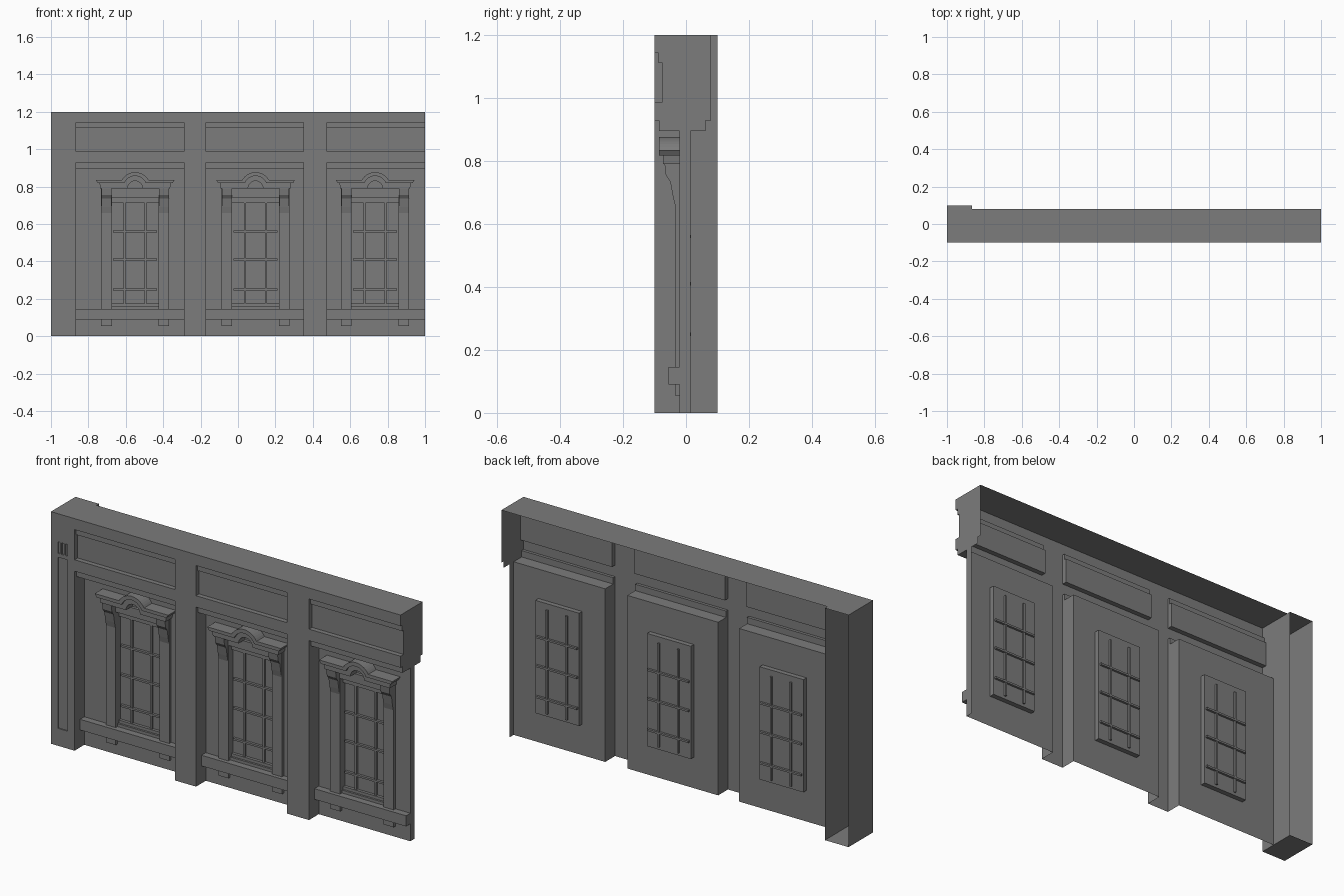
import bpy, bmesh, math

if "Cube" in bpy.data.objects:
    bpy.data.objects.remove(bpy.data.objects["Cube"], do_unlink=True)

stone = bpy.data.materials.new("grey_stone")
stone.use_nodes = True
GREY = (0.2, 0.2, 0.2, 1)
stone.diffuse_color = GREY
stone.node_tree.nodes["Principled BSDF"].inputs["Base Color"].default_value = GREY


def finish(name, bm):
    bmesh.ops.remove_doubles(bm, verts=bm.verts, dist=1e-5)
    mesh = bpy.data.meshes.new(name)
    bm.to_mesh(mesh)
    bm.free()
    mesh.materials.append(stone)
    obj = bpy.data.objects.new(name, mesh)
    bpy.context.collection.objects.link(obj)
    return obj


def quad(bm, *points):
    bm.faces.new([bm.verts.new(p) for p in points])


def prism(name, outline, axis, lo, hi):
    """Extrude a 2D outline: (x, z) along y, or (y, z) along x."""
    bm = bmesh.new()
    place = (lambda a, b, t: (a, t, b)) if axis == "y" else (lambda a, b, t: (t, a, b))
    rings = [[bm.verts.new(place(a, b, t)) for a, b in outline] for t in (lo, hi)]
    n = len(outline)
    bm.faces.new(rings[0])
    bm.faces.new(rings[1][::-1])
    for i in range(n):
        j = (i + 1) % n
        bm.faces.new((rings[0][i], rings[1][i], rings[1][j], rings[0][j]))
    bmesh.ops.recalc_face_normals(bm, faces=bm.faces)
    return finish(name, bm)


def box(name, x0, x1, y0, y1, z0, z1):
    return prism(name, [(x0, z0), (x1, z0), (x1, z1), (x0, z1)], "y", y0, y1)


# Main dimensions
FRONT, WALL, GLASS, TRIM = -0.1, -0.02, 0.005, -0.035
HEIGHT, COLUMN = 1.2, -0.865
BAYS = [(COLUMN, -0.29, -0.55), (-0.17, 0.35, 0.094), (0.476, 1.0, 0.733)]
OPEN, JAMB = 0.125, 0.182
SILL_BASE, SILL_TOP = 0.09, 0.145
WIN_BASE, WIN_TOP, TRIM_TOP = 0.16, 0.743, 0.79
# Bay section: bottom, top, front depth, back depth of the end cap
SECTION = [(0, 0.895, WALL, 0.015), (0.895, 0.928, -0.085, 0.062),
           (0.928, 0.987, FRONT, 0.08), (0.987, 1.112, -0.075, 0.08),
           (1.112, 1.143, -0.087, 0.08), (1.143, HEIGHT, FRONT, 0.08)]
# Recesses on the end column: one long panel and three short slots above
GROOVES = [(-0.96, -0.905, 0.09, 0.975)]
GROOVES += [(x, x + 0.013, 0.995, 1.055) for x in (-0.96, -0.939, -0.918)]


def depth(x, z):
    for x0, x1, z0, z1 in GROOVES:
        if x0 < x < x1 and z0 < z < z1:
            return FRONT + 0.006
    for x0, x1, c in BAYS:
        if x0 < x < x1:
            if abs(x - c) < OPEN and WIN_BASE < z < WIN_TOP:
                return GLASS
            return next(s[2] for s in SECTION if s[0] < z < s[1])
    return FRONT


# Facade sheet: stepped surface with open back
xs = {-1.0, 1.0}
zs = {0, HEIGHT, WIN_BASE, WIN_TOP} | {s[0] for s in SECTION}
for x0, x1, c in BAYS:
    xs |= {x0, x1, c - OPEN, c + OPEN}
for x0, x1, z0, z1 in GROOVES:
    xs |= {x0, x1}
    zs |= {z0, z1}
xs, zs = sorted(xs), sorted(zs)
bm = bmesh.new()
for i in range(len(xs) - 1):
    for k in range(len(zs) - 1):
        a, b, lo, hi = xs[i], xs[i + 1], zs[k], zs[k + 1]
        mx, mz = (a + b) / 2, (lo + hi) / 2
        d = depth(mx, mz)
        quad(bm, (a, d, lo), (b, d, lo), (b, d, hi), (a, d, hi))
        if i + 2 < len(xs):
            e = depth((b + xs[i + 2]) / 2, mz)
            if e != d and b != COLUMN:
                quad(bm, (b, d, lo), (b, e, lo), (b, e, hi), (b, d, hi))
        if k + 2 < len(zs):
            e = depth(mx, (hi + zs[k + 2]) / 2)
            if e != d:
                quad(bm, (a, d, hi), (b, d, hi), (b, e, hi), (a, e, hi))
finish("facade_sheet", bm)

# Top strip, end cap, and the sides and base of the end column
bm = bmesh.new()
for x0, x1, back in ((-1, COLUMN, 0.1), (COLUMN, 1, 0.08)):
    quad(bm, (x0, FRONT, HEIGHT), (x1, FRONT, HEIGHT), (x1, back, HEIGHT), (x0, back, HEIGHT))
finish("top_strip", bm)

bm = bmesh.new()
for lo, hi, front, back in SECTION:
    quad(bm, (1, front, lo), (1, back, lo), (1, back, hi), (1, front, hi))
finish("end_cap", bm)

bm = bmesh.new()
quad(bm, (-1, 0.1, 0), (-1, FRONT, 0), (-1, FRONT, HEIGHT), (-1, 0.1, HEIGHT))
quad(bm, (COLUMN, FRONT, 0), (COLUMN, 0.1, 0), (COLUMN, 0.1, HEIGHT), (COLUMN, FRONT, HEIGHT))
quad(bm, (-1, 0.1, 0), (COLUMN, 0.1, 0), (COLUMN, FRONT, 0), (-1, FRONT, 0))
finish("column_sides", bm)


def arch_line(c, half, z, centre, radius):
    """Horizontal line at z with an arch rising over its middle."""
    start = math.asin((z - centre) / radius)
    angles = [math.pi - start - (math.pi - 2 * start) * t / 14 for t in range(15)]
    arch = [(c + radius * math.cos(a), centre + radius * math.sin(a)) for a in angles]
    return [(c - half, z)] + arch + [(c + half, z)]


BRACKET = [(WALL, 0.66), (TRIM, 0.66), (-0.042, 0.69), (-0.05, 0.735),
           (-0.064, 0.755), (-0.068, TRIM_TOP), (WALL, TRIM_TOP)]

for n, (x0, x1, c) in enumerate(BAYS, 1):
    tag = f"_{n}"
    # Sill across the bay
    box("sill" + tag, x0, x1, -0.055, WALL, SILL_BASE, SILL_TOP)
    # Jambs, hood brackets and sill blocks on both sides
    for side in (-1, 1):
        a, b = sorted((c + side * OPEN, c + side * JAMB))
        box("jamb" + tag, a, b, TRIM, WALL, SILL_TOP, TRIM_TOP)
        prism("hood_bracket" + tag, BRACKET, "x", a + 0.002, b - 0.002)
        box("sill_block" + tag, a, b, TRIM, WALL, 0.055, SILL_BASE)
    # Head trim and window rails
    box("head_trim" + tag, c - OPEN, c + OPEN, TRIM, WALL, WIN_TOP, TRIM_TOP)
    box("top_rail" + tag, c - OPEN, c + OPEN, -0.01, GLASS, 0.712, WIN_TOP)
    box("bottom_rail" + tag, c - OPEN, c + OPEN, -0.01, GLASS, WIN_BASE, 0.175)
    # Glazing bars, seen from both sides
    for x in (-0.056, 0.056):
        box("upright_bar" + tag, c + x - 0.005, c + x + 0.005, -0.006, 0.014, 0.175, 0.712)
    for z in (0.25, 0.41, 0.56):
        box("cross_bar" + tag, c - 0.118, c + 0.118, -0.008, 0.016, z - 0.005, z + 0.005)
    # Arched hood: projecting cornice over a narrower band
    base = 0.795
    top = arch_line(c, 0.21, 0.835, base, 0.082)
    middle = arch_line(c, 0.2, 0.818, base, 0.062)
    lower = arch_line(c, 0.187, TRIM_TOP, TRIM_TOP, 0.04)
    prism("hood_cornice" + tag, top + middle[::-1], "y", -0.085, WALL)
    band = [(c - 0.19, 0.818)] + middle[1:-1] + [(c + 0.19, 0.818)]
    prism("hood_band" + tag, band + lower[::-1], "y", -0.073, WALL)
